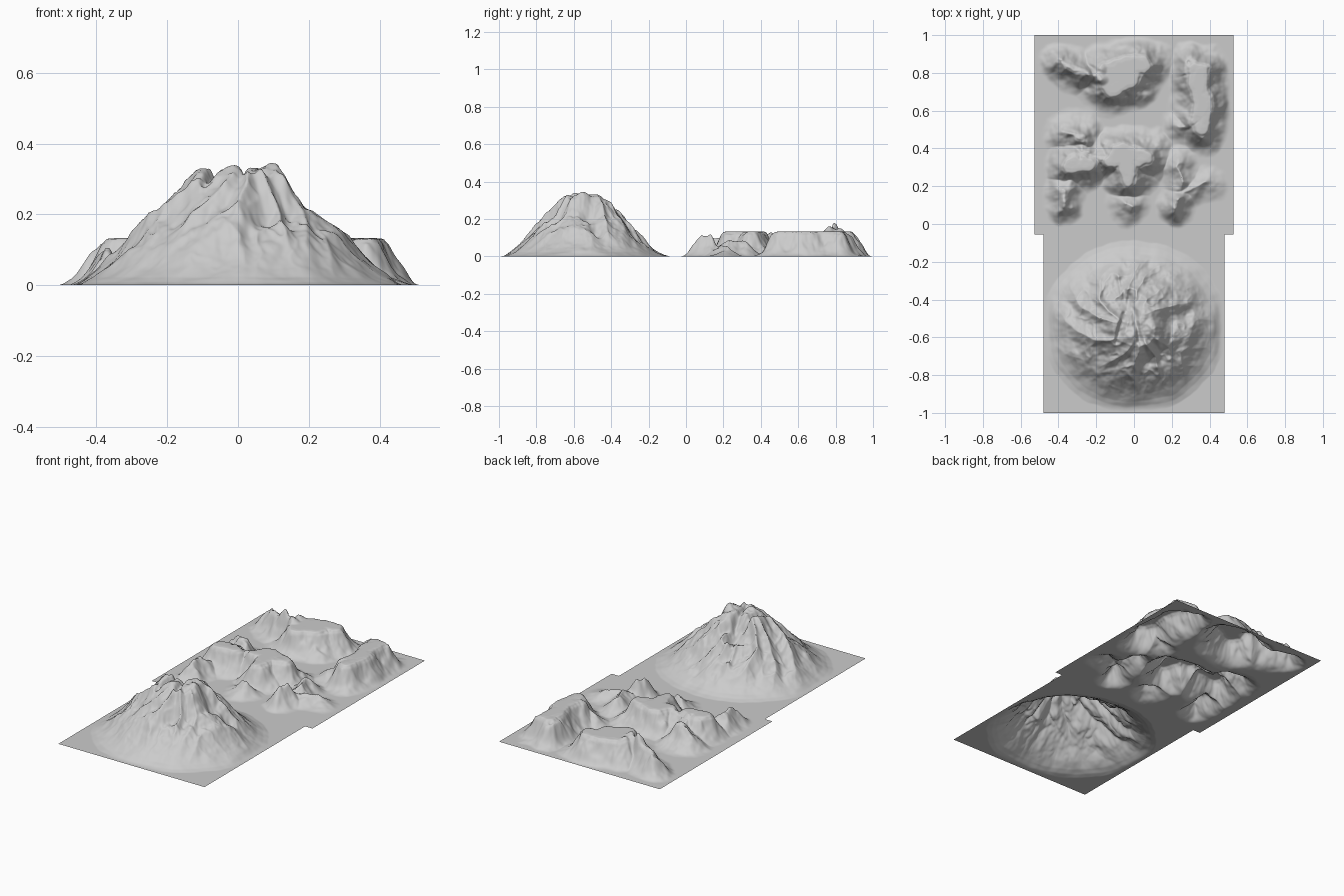
import bpy, bmesh, math
from mathutils import Vector, noise


def smooth(t):
    t = min(1.0, max(0.0, t))
    return t * t * (3 - 2 * t)


def fbm(x, y, freq, seed, octaves=3):
    return noise.fractal(Vector((x * freq, y * freq, seed)), 1.0, 2.0, octaves)


def lerp_profile(pts, r):
    for (r0, z0), (r1, z1) in zip(pts, pts[1:]):
        if r <= r1:
            return z0 + (z1 - z0) * (r - r0) / (r1 - r0)
    return pts[-1][1]


def seg_dist(x, y, s):
    ax, ay, bx, by = s[:4]
    dx, dy = bx - ax, by - ay
    t = ((x - ax) * dx + (y - ay) * dy) / max(1e-9, dx * dx + dy * dy)
    t = min(1, max(0, t))
    return math.hypot(x - ax - t * dx, y - ay - t * dy)


# Open square sheet displaced by a height function
def terrain(name, cx, cy, size, n, height):
    bm = bmesh.new()
    bmesh.ops.create_grid(bm, x_segments=n, y_segments=n, size=size / 2)
    for v in bm.verts:
        x, y = v.co.x + cx, v.co.y + cy
        edge = size / 2 - max(abs(v.co.x), abs(v.co.y))
        v.co = (x, y, max(0.0, height(x, y)) * smooth(edge / 0.06))
    for f in bm.faces:
        f.smooth = True
    me = bpy.data.meshes.new(name)
    bm.to_mesh(me)
    bm.free()
    ob = bpy.data.objects.new(name, me)
    bpy.context.collection.objects.link(ob)
    return ob


# Volcano: radial profile, bending gullies, crater breached toward the back left
CONE = [(0, .325), (.11, .315), (.15, .285), (.2, .225), (.25, .178), (.3, .132),
        (.35, .085), (.39, .05), (.43, .022), (.46, .008), (.49, 0), (2, 0)]
RIM = [(-.12, -.54, .005), (-.02, -.60, .022), (.10, -.55, .03), (.05, -.50, .01)]


def volcano(x, y):
    u, v = x, (y + 0.545) * 1.08
    r = math.hypot(u, v)
    z = lerp_profile(CONE, max(0, r + 0.016 * fbm(x, y, 6, 3.1) * smooth(r / 0.1)))
    # broad gullies that bend as they run down
    a = math.atan2(v, u) + r * 1.5 + fbm(x, y, 4, 8.0) * 0.2
    ridge = abs(noise.noise(Vector((math.cos(a) * 2.3, math.sin(a) * 2.3, r * 3))))
    fine = abs(fbm(x, y, 11, 2.7))
    band = smooth((r - 0.06) / 0.12) * smooth((0.46 - r) / 0.22)
    z += band * (0.04 * (0.5 - 2 * ridge) + 0.014 * (0.45 - 2 * fine))
    # steep front right cliff under the summit
    z -= 0.02 * (1 - smooth(seg_dist(x, y, (.06, -.71, .22, -.67)) / 0.08))
    # rim peaks and crags
    for px, py, h in RIM:
        z += h * (1 - smooth(math.hypot(x - px, y - py) / 0.065))
    z += smooth((0.2 - r) / 0.12) * 0.012 * fbm(x, y, 15, 1.7)
    # crater bowl, breach and summit clefts
    d = math.hypot(x + 0.03, y + 0.435) + 0.012 * fbm(x, y, 9, 4)
    z -= 0.07 * (1 - smooth((d - 0.02) / 0.075))
    for s, w, h in (((-.03, -.44, -.08, -.32), .05, .035),
                    ((.0, -.46, .03, -.62), .025, .025),
                    ((-.05, -.48, -.09, -.62), .025, .03)):
        d = seg_dist(x, y, s) + 0.01 * fbm(x, y, 12, 6)
        z -= h * (1 - smooth(d / w))
    return z


# Mesas and hills: ax, ay, bx, by, core radius, height, slope width
HILLS = [
    (-.14, .80, .03, .84, .025, .19, .12),     # back mesa
    (-.13, .74, -.02, .78, .03, .19, .12),
    (-.39, .86, -.36, .84, .005, .12, .09),    # back left spur
    (-.36, .84, -.24, .79, .005, .115, .10),
    (.31, .83, .36, .82, .005, .19, .11),      # right mesa
    (.35, .80, .35, .58, .015, .19, .12),
    (.37, .56, .37, .50, .005, .17, .11),
    (.24, .51, .31, .52, .0, .06, .09),
    (-.34, .47, -.28, .46, .005, .13, .11),    # left hill
    (-.33, .31, -.25, .33, .02, .18, .11),
    (-.27, .40, -.15, .36, .005, .11, .10),
    (-.10, .36, .06, .36, .025, .19, .11),     # centre mesa
    (-.05, .32, -.02, .25, .015, .19, .11),
    (-.37, .18, -.37, .10, .005, .10, .09),    # low foothills
    (-.05, .11, -.02, .09, .0, .07, .09),
    (.23, .30, .25, .22, .0, .075, .10),
    (.24, .13, .23, .10, .005, .105, .09),
    (.26, .17, .38, .21, .0, .055, .09),
]
PEAKS = [(-.25, .77, .07, .06), (-.19, .76, .05, .03), (-.18, .82, .04, .02)]


def badlands(x, y):
    wx = x + 0.024 * fbm(x, y, 7, 2.0)
    wy = y + 0.024 * fbm(x, y, 7, 9.0)
    z = 0.0
    for s in HILLS:
        d = seg_dist(wx, wy, s) - s[4]
        reach = s[6] * 1.27
        if d < reach:
            # steep near the top with a long soft foot
            t = 1 - max(0, d) / reach
            h = s[5] * t ** 2.0 * (1.25 - 0.25 * t)
            z = max(z, h) + 0.15 * min(z, h)
    # erosion, then a soft, nearly flat cap
    z *= 1 + 0.22 * fbm(x, y, 13, 5.5)
    cap = 0.118 + 0.012 * smooth((z - 0.12) / 0.03)
    z = min(z, cap + 0.05 * max(0, z - cap), 0.133)
    for px, py, rad, h in PEAKS:
        d = math.hypot(wx - px, wy - py)
        z += h * (1 - smooth(d / rad)) * (1 + 0.2 * fbm(x, y, 18, 1))
    return z


terrain("volcano_ground", 0, -0.52, 0.96, 220, volcano)
terrain("mesa_ground", 0, 0.472, 1.056, 220, badlands)
